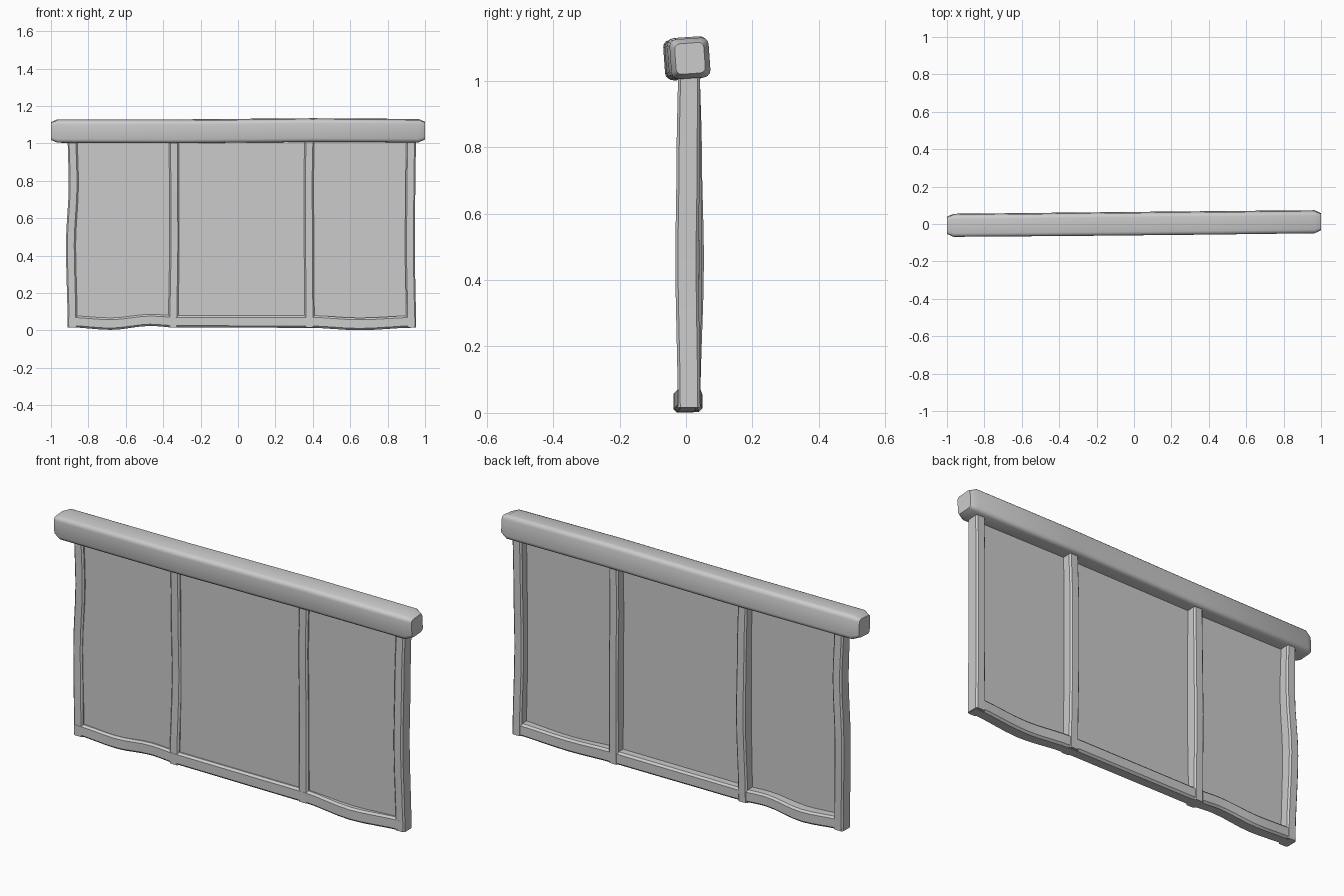
import bpy, bmesh, math

if "Cube" in bpy.data.objects:
    bpy.data.objects.remove(bpy.data.objects["Cube"])


def finish(name, bm, angle=35):
    bmesh.ops.recalc_face_normals(bm, faces=bm.faces)
    mesh = bpy.data.meshes.new(name)
    bm.to_mesh(mesh)
    bm.free()
    ob = bpy.data.objects.new(name, mesh)
    bpy.context.collection.objects.link(ob)
    bpy.ops.object.select_all(action='DESELECT')
    ob.select_set(True)
    bpy.context.view_layer.objects.active = ob
    bpy.ops.object.shade_smooth_by_angle(angle=math.radians(angle))
    return ob


def section(hu, hv, cham, segs, roll):
    # rectangle with rounded corners
    c = cham * min(hu, hv)
    pts = []
    for k, (su, sv) in enumerate([(1, 1), (-1, 1), (-1, -1), (1, -1)]):
        for i in range(segs + 1):
            a = math.radians(90 * (k + i / segs))
            u = su * (hu - c) + c * math.cos(a)
            v = sv * (hv - c) + c * math.sin(a)
            pts.append((u * math.cos(roll) - v * math.sin(roll),
                        u * math.sin(roll) + v * math.cos(roll)))
    return pts


def bar(name, stations, axis, cham=0.3, segs=1, roll=0.0, steps=4):
    # sweep the section through stations (x, y, z, half_u, half_v), eased between them
    path = []
    for a, b in zip(stations, stations[1:]):
        for i in range(steps):
            t = i / steps
            e = t * t * (3 - 2 * t)
            k = 0 if axis == 'X' else 2
            path.append([p + (q - p) * (t if j == k else e)
                         for j, (p, q) in enumerate(zip(a, b))])
    path.append(list(stations[-1]))
    bm = bmesh.new()
    rings = []
    for x, y, z, hu, hv in path:
        ring = []
        for u, v in section(hu, hv, cham, segs, roll):
            co = (x, y + u, z + v) if axis == 'X' else (x + u, y + v, z)
            ring.append(bm.verts.new(co))
        rings.append(ring)
    n = len(rings[0])
    for r, s in zip(rings, rings[1:]):
        for i in range(n):
            bm.faces.new((r[i], r[(i + 1) % n], s[(i + 1) % n], s[i]))
    bm.faces.new(rings[0])
    bm.faces.new(rings[-1])
    return finish(name, bm)


# heavy top rail, slightly skewed and rolled, with tapered ends
bar("top_rail", [
    (-1.0, -0.007, 1.066, 0.044, 0.046),
    (-0.965, -0.007, 1.066, 0.059, 0.060),
    (-0.3, -0.001, 1.065, 0.060, 0.061),
    (0.4, 0.006, 1.071, 0.060, 0.061),
    (0.965, 0.012, 1.068, 0.059, 0.060),
    (1.0, 0.012, 1.068, 0.044, 0.046)], 'X', cham=0.35, segs=3,
    roll=math.radians(4), steps=1)

# wavy bottom rail
bar("bottom_rail", [
    (-0.906, 0.008, 0.048, 0.033, 0.031),
    (-0.68, 0.014, 0.035, 0.035, 0.032),
    (-0.47, 0.008, 0.055, 0.033, 0.031),
    (-0.33, 0.008, 0.048, 0.033, 0.032),
    (0.38, 0.008, 0.047, 0.033, 0.033),
    (0.65, -0.003, 0.034, 0.035, 0.033),
    (0.946, 0.008, 0.047, 0.033, 0.032)], 'X')

# uprights: (name, base x, x drift at four heights, y drift at mid height)
uprights = [
    ("left_post", -0.885, (0.0, -0.009, 0.006, 0.0), 0.008),
    ("left_mullion", -0.343, (-0.003, 0.003, 0.002, 0.0), 0.010),
    ("right_mullion", 0.380, (0.002, 0.0, -0.002, 0.002), 0.004),
    ("right_post", 0.925, (0.001, -0.006, -0.003, 0.001), -0.006),
]
for name, x, dx, dy in uprights:
    bar(name, [
        (x + dx[0], 0.009, 0.016, 0.026, 0.034),
        (x + dx[1], 0.009 + dy, 0.46, 0.026, 0.035),
        (x + dx[2], 0.009 + dy * 0.4, 0.78, 0.026, 0.035),
        (x + dx[3], 0.009, 1.04, 0.026, 0.033)], 'Z')

# thin infill panels between the uprights, set near the front
for name, x0, x1 in [("left_panel", -0.88, -0.343), ("middle_panel", -0.343, 0.38),
                     ("right_panel", 0.38, 0.92)]:
    bm = bmesh.new()
    bmesh.ops.create_cube(bm, size=1)
    for v in bm.verts:
        v.co.x = x0 if v.co.x < 0 else x1
        v.co.y = -0.006 + 0.006 * v.co.y
        v.co.z = 0.05 if v.co.z < 0 else 1.04
    finish(name, bm)
